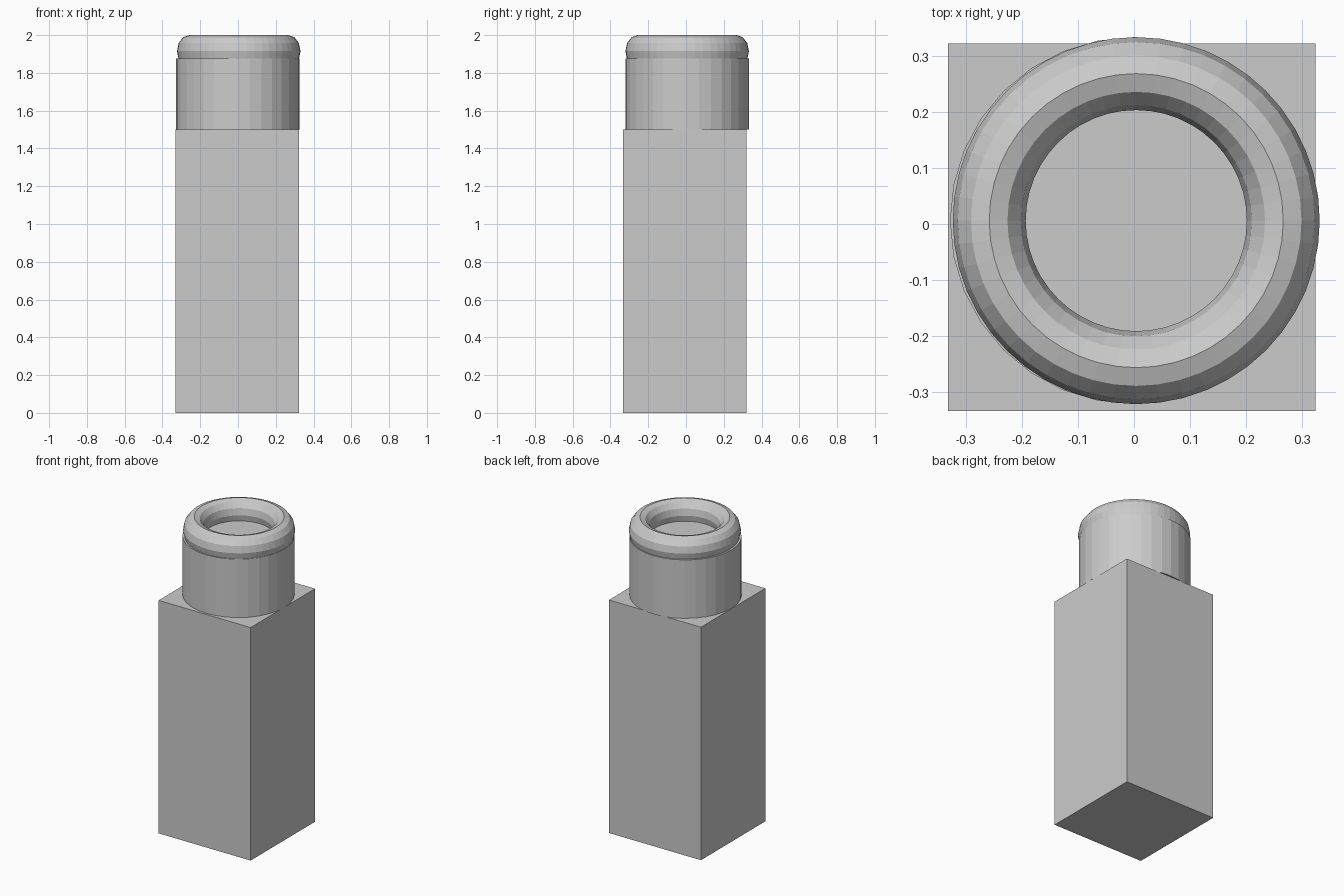
import bpy

if "Cube" in bpy.data.objects:
    bpy.data.objects.remove(bpy.data.objects["Cube"])

# square body
bpy.ops.mesh.primitive_cube_add(size=1, location=(-0.004, -0.006, 0.75))
body = bpy.context.object
body.name = "body"
body.scale = (0.655, 0.655, 1.5)

# round neck
bpy.ops.mesh.primitive_cylinder_add(vertices=32, radius=0.327, depth=0.376,
                                    location=(-0.001, 0.006, 1.688))
bpy.context.object.name = "neck"

# rounded rim, partly sunk into the neck
bpy.ops.mesh.primitive_torus_add(major_radius=0.262, minor_radius=0.065,
                                 major_segments=48, minor_segments=12,
                                 location=(0.004, 0.006, 1.915))
rim = bpy.context.object
rim.name = "rim"
rim.scale.z = 0.085 / 0.065
